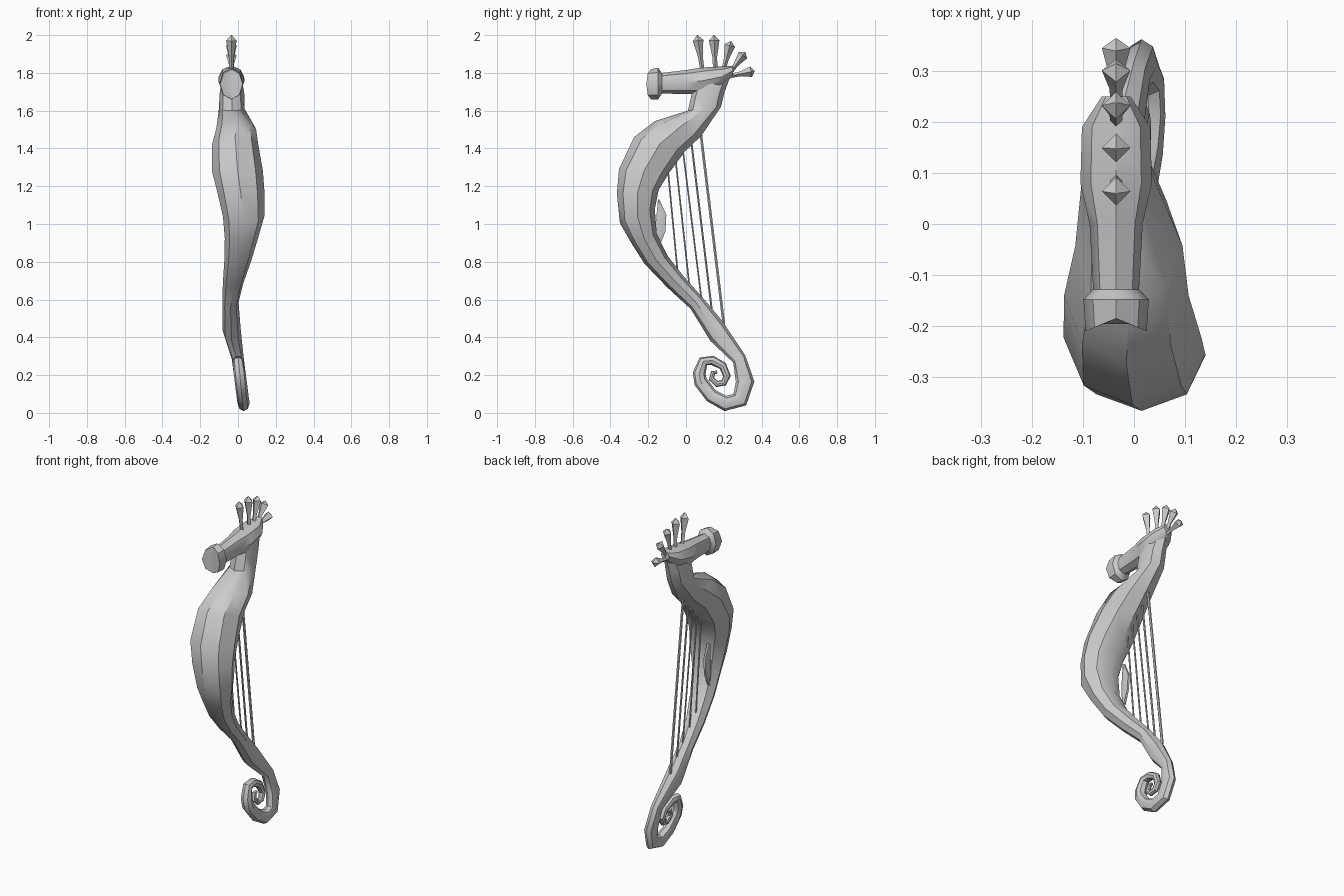
import bpy, bmesh, math
from mathutils import Vector

if "Cube" in bpy.data.objects:
    bpy.data.objects.remove(bpy.data.objects["Cube"])

grey = bpy.data.materials.new("pale_grey")
grey.diffuse_color = (0.6, 0.6, 0.6, 1)
grey.use_nodes = True
grey.node_tree.nodes["Principled BSDF"].inputs["Base Color"].default_value = grey.diffuse_color
CX = -0.035  # sideways position of the head, crown and strings


def loft(name, rings, angle=40):
    """Skin a list of equal-sized vertex rings and cap both ends."""
    bm = bmesh.new()
    rows = [[bm.verts.new(p) for p in ring] for ring in rings]
    n = len(rows[0])
    for a, b in zip(rows, rows[1:]):
        for i in range(n):
            j = (i + 1) % n
            bm.faces.new((a[i], a[j], b[j], b[i]))
    bm.faces.new(rows[0])
    bm.faces.new(rows[-1])
    bmesh.ops.recalc_face_normals(bm, faces=bm.faces)
    mesh = bpy.data.meshes.new(name)
    bm.to_mesh(mesh)
    bm.free()
    mesh.materials.append(grey)
    ob = bpy.data.objects.new(name, mesh)
    bpy.context.collection.objects.link(ob)
    bpy.ops.object.select_all(action='DESELECT')
    ob.select_set(True)
    bpy.context.view_layer.objects.active = ob
    bpy.ops.object.shade_smooth_by_angle(angle=math.radians(angle))
    return ob


def ring(centre, u, v, n=8):
    """Ellipse of n points with half-axes u and v."""
    return [centre + u * math.cos(2 * math.pi * i / n) + v * math.sin(2 * math.pi * i / n)
            for i in range(n)]


def rod(name, a, b, profile, n=4):
    """Lofted rod from a to b; profile holds (fraction, radius) pairs."""
    a, b = Vector(a), Vector(b)
    v = (b - a).cross(Vector((1, 0, 0))).normalized()
    u = v.cross(b - a).normalized()
    return loft(name, [ring(a.lerp(b, t), u * r, v * r, n) for t, r in profile], 30)


# Body: front y, front z, back y, back z, centre x, half width
body = [
    (.06, 1.80, .245, 1.81, -.032, .045),
    (.03, 1.69, .205, 1.70, -.032, .065),
    (.01, 1.60, .185, 1.62, -.033, .068),
    (-.165, 1.545, .08, 1.465, -.010, .105),
    (-.275, 1.46, -.005, 1.385, -.015, .122),
    (-.355, 1.29, -.09, 1.27, -.003, .135),
    (-.366, 1.16, -.145, 1.18, .015, .125),
    (-.35, 1.005, -.165, 1.08, .030, .110),
    (-.29, .90, -.155, .95, .018, .088),
    (-.22, .79, -.097, .83, .000, .072),
    (-.10, .665, -.01, .72, -.025, .055),
    (.025, .55, .08, .62, -.040, .043),
    (.13, .38, .19, .49, -.033, .048),
]
# Curled tail: centre y, centre z, radius
curl = [
    (.282, .285, .037), (.313, .165, .049), (.285, .07, .045), (.21, .05, .041),
    (.135, .09, .037), (.077, .165, .036), (.07, .21, .034), (.092, .273, .028),
    (.14, .278, .025), (.195, .248, .022), (.217, .195, .02), (.2, .16, .018),
    (.165, .153, .017), (.135, .18, .015), (.143, .213, .013), (.165, .216, .008),
]
rings = []
for fy, fz, by, bz, cx, hw in body:
    f, b = Vector((cx, fy, fz)), Vector((cx, by, bz))
    rings.append(ring((f + b) / 2, (f - b) / 2, Vector((hw, 0, 0))))
for i, (y, z, r) in enumerate(curl):
    before = curl[i - 1] if i else (.16, .435)
    after = curl[min(i + 1, len(curl) - 1)]
    t = Vector((0, after[0] - before[0], after[1] - before[1])).normalized()
    centre = Vector((.036 - .13 * z, y, z))
    rings.append(ring(centre, Vector((0, t.z, -t.y)) * r, Vector((min(r, .032), 0, 0))))
loft("body_and_tail", rings)

# Head and snout: y, centre z, half height, half width, forward bulge at the sides
head = [
    (-.187, 1.74, .05, .035, .012), (-.185, 1.74, .08, .06, .025),
    (-.148, 1.743, .084, .064, 0), (-.128, 1.745, .055, .045, 0),
    (0, 1.752, .063, .052, 0), (.08, 1.757, .071, .07, 0),
    (.19, 1.78, .055, .067, 0), (.25, 1.812, .026, .028, 0),
]
rings = []
for y, z, h, w, bulge in head:
    pts = ring(Vector((CX, y, z)), Vector((w, 0, 0)), Vector((0, 0, h)))
    for p in pts:
        p.y -= bulge * abs(p.x - CX) / w
    rings.append(pts)
loft("head_and_snout", rings)

# Crown: tuning pegs fanned over the back of the head (base y, z, tip y, z)
pegs = [(.087, 1.81, .06, 2.0), (.155, 1.81, .148, 2.0), (.197, 1.81, .238, 1.968),
        (.232, 1.80, .313, 1.91), (.24, 1.785, .363, 1.81)]
for i, (y0, z0, y1, z1) in enumerate(pegs):
    rod(f"crown_peg_{i + 1}", (CX, y0, z0), (CX, y1, z1),
        [(0, .011), (.4, .013), (.85, .028), (1, .002)])

# Harp strings between the neck and the tail (top y, z, bottom y, z, radius)
strings = [(.078, 1.48, .2, .47, .008), (.03, 1.42, .137, .54, .006),
           (-.015, 1.38, .082, .6, .005), (-.055, 1.34, .018, .67, .005),
           (-.095, 1.28, -.043, .73, .005)]
for i, (y0, z0, y1, z1, r) in enumerate(strings):
    rod(f"string_{i + 1}", (CX, y0, z0), (CX, y1, z1), [(0, r), (1, r)], 6)

# Small fin on the rear flank
fin = [(-.145, 1.13, .004), (-.13, 1.05, .03), (-.135, .96, .03), (-.145, .88, .004)]
loft("back_fin", [ring(Vector((-.05, y, z)), Vector((.012, 0, 0)), Vector((0, r, 0)), 6)
                  for y, z, r in fin])
